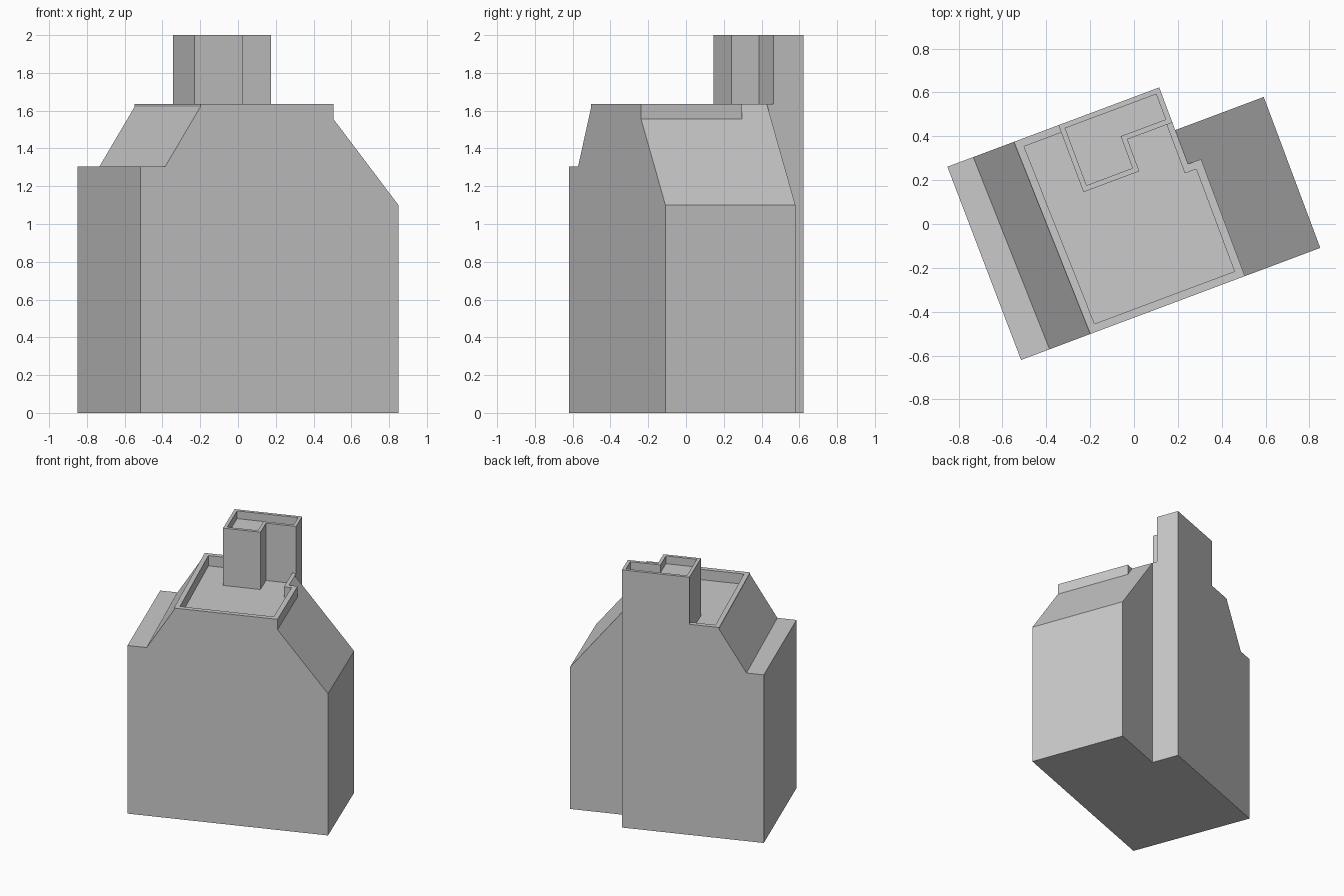
import bpy, bmesh, math
from mathutils import Matrix, Vector

cube = bpy.data.objects.get("Cube")
if cube:
    bpy.data.objects.remove(cube, do_unlink=True)

# Building plan frame: u runs along the front wall, v runs towards the back
PLAN = Matrix.Translation((-0.515, -0.62, 0)) @ Matrix.Rotation(math.radians(20.53), 4, "Z")
DEPTH, WING, NOTCH = 0.943, 0.735, 0.57
SIDE, CORNER, STEP = 1.457, 1.09, 1.026
EAVE, ROOF, PARAPET, DECK, TOWER = 1.1, 1.555, 1.635, 1.94, 2.0
TL, TM, TF, TB = 0.535, 0.807, 0.617, 0.772  # tower left, middle, front, back

grey = bpy.data.materials.new("plain grey")
grey.use_nodes = True
colour = (0.59, 0.59, 0.59, 1)
grey.diffuse_color = colour
grey.node_tree.nodes["Principled BSDF"].inputs["Base Color"].default_value = colour

bm = bmesh.new()


def face(points):
    bm.faces.new([bm.verts.new(PLAN @ Vector(p)) for p in points])


def strip(a, b):
    """Quads between two matching paths."""
    for i in range(len(a) - 1):
        face((a[i], a[i + 1], b[i + 1], b[i]))


def at(path, z):
    return [(u, v, z) for u, v in path]


def walls(path, low, high):
    strip(at(path, low), at(path, high))


def left_profile(v):
    """Left side from parapet to ground, tapering slightly to the back."""
    wall, slope = -0.006 * v, -0.02 * v
    return [(0.337 + slope, v, PARAPET), (0.337 + slope, v, 1.62),
            (0.139 + slope, v, 1.305), (wall, v, 1.305), (wall, v, 0)]


# Front, left and back walls
front, back = left_profile(0), left_profile(DEPTH)
face(front + [(SIDE, 0, 0), (SIDE, 0, EAVE), (CORNER, 0, ROOF), (CORNER, 0, PARAPET)])
strip(front, back)
face(back + [(STEP, DEPTH, 0), (STEP, DEPTH, TOWER), (TL, DEPTH, TOWER), (TL, DEPTH, PARAPET)])

# Right wing: wall, sloped roof, parapet side and rear wall
walls([(SIDE, 0), (SIDE, WING)], 0, EAVE)
face([(SIDE, 0, EAVE), (SIDE, WING, EAVE), (STEP, WING, PARAPET),
      (STEP, NOTCH, PARAPET), (CORNER, NOTCH, ROOF), (CORNER, 0, ROOF)])
walls([(CORNER, 0), (CORNER, NOTCH)], ROOF, PARAPET)
face([(CORNER, NOTCH, ROOF), (CORNER, NOTCH, PARAPET), (STEP, NOTCH, PARAPET)])
face([(SIDE, WING, 0), (SIDE, WING, EAVE), (STEP, WING, PARAPET), (STEP, WING, 0)])
face([(STEP, WING, 0), (STEP, DEPTH, 0), (STEP, DEPTH, TOWER),
      (STEP, TB, TOWER), (STEP, TB, PARAPET), (STEP, WING, PARAPET)])

# Underside
face([front[-1], (SIDE, 0, 0), (SIDE, WING, 0), (STEP, WING, 0), (STEP, DEPTH, 0), back[-1]])

# Parapet around the sunken roof
outer = [(TL, DEPTH), back[0][:2], front[0][:2], (CORNER, 0),
         (CORNER, NOTCH), (STEP, NOTCH), (STEP, TB)]
inner = [(TL, 0.907), (0.354, 0.907), (0.372, 0.037), (1.053, 0.037),
         (1.053, 0.535), (0.998, 0.535), (0.998, TB)]
strip(at(outer, PARAPET), at(inner, PARAPET))
walls(inner, ROOF, PARAPET)

# L-shaped stair tower rising from the roof
tower_front = [(TM, TB), (TM, TF), (TL, TF)]
face(at(inner + tower_front, ROOF))
walls([inner[-1]] + tower_front + [inner[0]], ROOF, TOWER)
walls([outer[-1], inner[-1]], PARAPET, TOWER)
walls([inner[0], outer[0]], PARAPET, TOWER)

# Tower rim and sunken top
T = 0.024
rim = [(STEP, TB)] + tower_front + [(TL, DEPTH), (STEP, DEPTH)]
deck = [(STEP - T, TB + T), (TM - T, TB + T), (TM - T, TF + T),
        (TL + T, TF + T), (TL + T, DEPTH - T), (STEP - T, DEPTH - T)]
strip(at(rim + rim[:1], TOWER), at(deck + deck[:1], TOWER))
walls(deck + deck[:1], DECK, TOWER)
face(at(deck, DECK))

# Weld the shell into one object
bmesh.ops.remove_doubles(bm, verts=bm.verts, dist=0.0005)
bmesh.ops.recalc_face_normals(bm, faces=bm.faces)
mesh = bpy.data.meshes.new("building")
bm.to_mesh(mesh)
bm.free()
mesh.materials.append(grey)
building = bpy.data.objects.new("building", mesh)
bpy.context.collection.objects.link(building)
